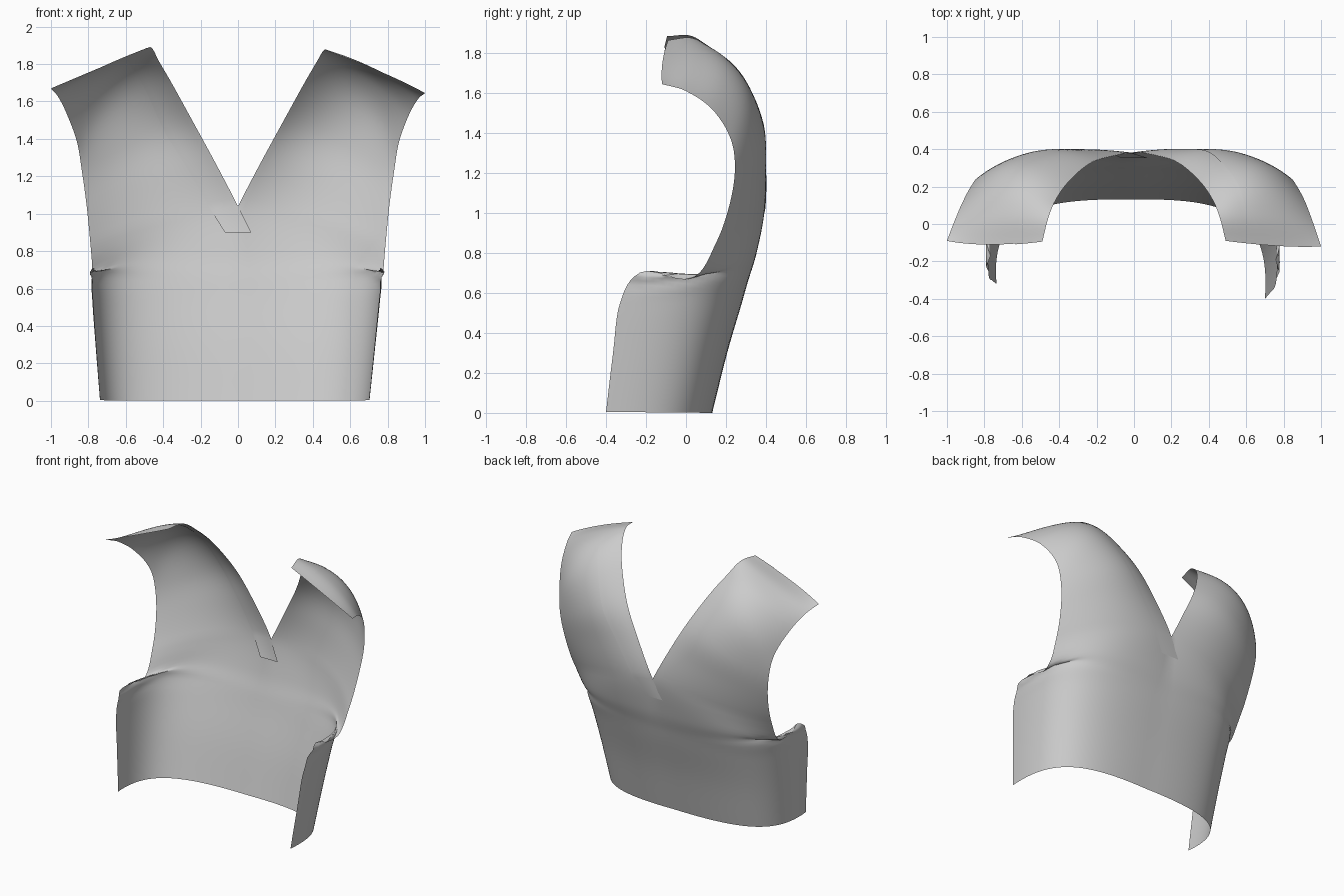
import bpy, math
from mathutils import Vector

if "Cube" in bpy.data.objects:
    bpy.data.objects.remove(bpy.data.objects["Cube"])

# Rows from hem to shoulder end: inner point (centre / neck edge),
# corner that pulls the cross-section round, outer point (side / armhole edge)
ROWS = [
    ((0, .13, 0),       (.74, .15, 0),      (.70, -.40, .005)),
    ((0, .205, .30),    (.78, .225, .30),   (.73, -.365, .30)),
    ((0, .275, .54),    (.81, .30, .54),    (.755, -.33, .55)),
    ((0, .305, .65),    (.80, .34, .66),    (.77, -.23, .70)),
    ((-.12, .345, .80), (.62, .39, .78),    (.775, .03, .675)),
    ((0, .38, 1.04),    (.50, .45, .98),    (.79, .15, .85)),
    ((.12, .365, 1.27), (.48, .48, 1.20),   (.81, .22, 1.05)),
    ((.24, .325, 1.49), (.51, .49, 1.42),   (.835, .245, 1.23)),
    ((.35, .23, 1.69),  (.65, .41, 1.66),   (.86, .22, 1.38)),
    ((.42, .13, 1.81),  (.69, .27, 1.79),   (.91, .13, 1.52)),
    ((.46, .03, 1.875), (.74, .07, 1.80),   (.96, 0, 1.61)),
    ((.49, -.09, 1.865), (.80, -.13, 1.755), (1.0, -.12, 1.645)),
]
V_ROW, N, SUB, COLS = 5, len(ROWS), 6, 28


def spline(k, v):
    """Catmull-Rom through column k of the rows."""
    i = min(int(v), N - 2)
    f = v - i
    p = [Vector(ROWS[j][k]) for j in (i, i + 1)]
    a = Vector(ROWS[i - 1][k]) if i > 0 else 2 * p[0] - p[1]
    d = Vector(ROWS[i + 2][k]) if i < N - 2 else 2 * p[1] - p[0]
    m0, m1 = (p[1] - a) / 2, (d - p[0]) / 2
    return ((2*f**3 - 3*f*f + 1) * p[0] + (f**3 - 2*f*f + f) * m0
            + (3*f*f - 2*f**3) * p[1] + (f**3 - f*f) * m1)


def cloth(v, t, side):
    """Point on the cloth: row v, 0..1 from inner to outer edge, side +1/-1."""
    a, c, b = (spline(k, v) for k in range(3))
    if v <= V_ROW:
        a.x = 0
    if side < 0:                       # the left half hangs a little differently
        low = max(0, 1 - v / 4.5)
        b += Vector((.035 * low, .08 * low, 0))
        c.x += .035 * low
        if v > N - 3:
            k = (v - N + 3) / 2
            a.z += .02 * k
            b += Vector((0, .03 * k, .025 * k))
    w = 1 + .3 * min(1, max(0, (5 - v) / 2))     # squarer section below the arm
    w0, w1, w2 = (1 - t)**2, 2 * t * (1 - t) * w, t * t
    p = (a * w0 + c * w1 + b * w2) / (w0 + w1 + w2)
    # creases under the arm
    g = math.exp(-((v - 3.2) / .6)**2) * max(0, (t - .65) / .35)
    p.x += .014 * g * math.sin(9 * v + 14 * t)
    p.z += .008 * g * math.sin(23 * t + 5 * v)
    p.x *= side
    return p


def band_width(v):
    """Share of a row that covers about 0.15 beside the neck edge."""
    return min(.3, .075 / (spline(1, v).x - spline(0, v).x))


def sheet(name, grids):
    """Mesh from grids of points, welded where they meet."""
    verts, faces = [], []
    for grid, flip in grids:
        o, n = len(verts), len(grid[0])
        verts += [p for row in grid for p in row]
        for i in range(len(grid) - 1):
            for j in range(n - 1):
                q = (o + i*n + j, o + (i+1)*n + j, o + (i+1)*n + j + 1, o + i*n + j + 1)
                faces.append(q[::-1] if flip else q)
    me = bpy.data.meshes.new(name)
    me.from_pydata(verts, [], faces)
    ob = bpy.data.objects.new(name, me)
    bpy.context.collection.objects.link(ob)
    bpy.context.view_layer.objects.active = ob
    ob.select_set(True)
    bpy.ops.object.mode_set(mode='EDIT')
    bpy.ops.mesh.select_all(action='SELECT')
    bpy.ops.mesh.remove_doubles(threshold=.0005)
    bpy.ops.object.mode_set(mode='OBJECT')
    bpy.ops.object.shade_smooth_by_angle(angle=math.radians(50))
    ob.select_set(False)
    return ob


# Back panel: both halves joined down the centre below the V neck
steps = (N - 1) * SUB
halves = []
for side in (1, -1):
    grid = [[cloth(i / SUB, j / COLS, side) for j in range(COLS + 1)]
            for i in range(steps + 1)]
    halves.append((grid, side < 0))
sheet("back_panel", halves)

# Neck bands: strips along the neckline that cross at the V,
# the left one inside the cloth and the right one outside
for name, side, lift in (("neck_band_right", 1, .004), ("neck_band_left", -1, -.004)):
    off = Vector((0, lift, 0))
    tip = [Vector((side * (-.07 + .14 * j / 5), .362 + 2 * lift, .90)) for j in range(6)]
    grid = [tip] + [[cloth(i / SUB, band_width(i / SUB) * j / 5, side) + off
                     for j in range(6)] for i in range(V_ROW * SUB, steps + 1)]
    sheet(name, [(grid, side < 0)])
